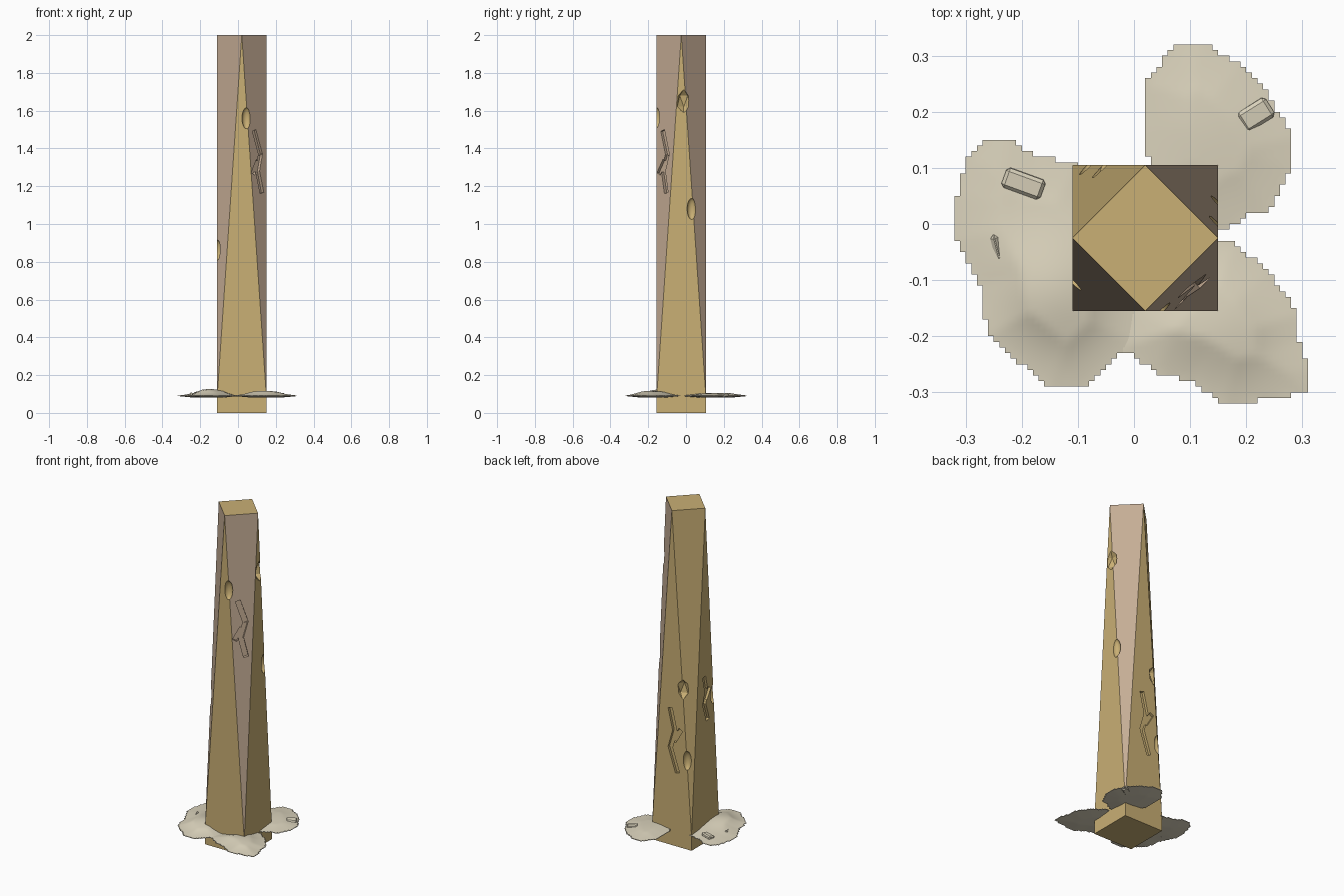
import bpy, bmesh, math
from mathutils import Vector, Matrix

old = bpy.data.objects.get("Cube")
if old:
    bpy.data.objects.remove(old)


def material(name, rgb):
    m = bpy.data.materials.new(name)
    m.use_nodes = True
    col = [(c / 255) ** 2.2 for c in rgb] + [1]
    m.diffuse_color = col
    m.node_tree.nodes["Principled BSDF"].inputs["Base Color"].default_value = col
    return m


TAN = material("tan stone", (200, 174, 116))
PINK = material("pinkish stone", (196, 172, 148))
SAND = material("pale sand", (218, 210, 187))


def make(name, bm, *mats):
    bmesh.ops.recalc_face_normals(bm, faces=bm.faces)
    me = bpy.data.meshes.new(name)
    bm.to_mesh(me)
    bm.free()
    for m in mats:
        me.materials.append(m)
    ob = bpy.data.objects.new(name, me)
    bpy.context.collection.objects.link(ob)
    return ob


# Pillar: square plinth twisting into a diamond top
CX, CY, R, H, FOOT = 0.02, -0.025, 0.13, 2.0, 0.09
bm = bmesh.new()
square = [(-R, -R), (R, -R), (R, R), (-R, R)]
diamond = [(0, -R), (R, 0), (0, R), (-R, 0)]
ring = lambda pts, z: [bm.verts.new((CX + x, CY + y, z)) for x, y in pts]
low, mid, top = ring(square, 0), ring(square, FOOT), ring(diamond, H)
bm.faces.new(low)
bm.faces.new(top)
for i in range(4):
    j = (i + 1) % 4
    bm.faces.new((low[i], low[j], mid[j], mid[i]))
    bm.faces.new((mid[i], mid[j], top[i]))
    corner = bm.faces.new((mid[j], top[j], top[i]))
    corner.material_index = 0 if i == 2 else 1
pillar = make("pillar", bm, TAN, PINK)


def carve(cutter):
    cutter.hide_render = True
    cutter.hide_set(True)
    mod = pillar.modifiers.new(cutter.name, "BOOLEAN")
    mod.operation = "DIFFERENCE"
    mod.solver = "EXACT"
    mod.use_self = True
    mod.material_mode = "TRANSFER"
    mod.object = cutter


# Dents along the pillar edges
def dent(name, loc, size, faceted=False):
    bm = bmesh.new()
    if faceted:
        bmesh.ops.create_icosphere(bm, subdivisions=1, radius=1)
    else:
        bmesh.ops.create_uvsphere(bm, u_segments=24, v_segments=16, radius=1)
        for f in bm.faces:
            f.smooth = True
    bmesh.ops.transform(bm, verts=bm.verts,
                        matrix=Matrix.Translation(loc) @ Matrix.Diagonal((*size, 1)))
    carve(make(name, bm, TAN))


OVAL, CHIP = (0.024, 0.024, 0.056), (0.04, 0.04, 0.065)
dent("front_dent", (0.045, -0.155, 1.56), OVAL)
dent("side_dent", (0.15, 0.03, 1.08), OVAL)
dent("far_side_dent", (-0.11, -0.1, 0.86), OVAL)
dent("back_dent", (-0.08, 0.105, 0.53), OVAL)
dent("side_chip", (0.155, -0.012, 1.65), CHIP, True)
dent("back_chip", (-0.055, 0.11, 0.95), CHIP, True)


# Zigzag cracks with a side branch; u runs along the wall, v is height
def crack(name, origin, normal, scale, flip, mat):
    n = Vector(normal).normalized()
    u = Vector((0, 0, 1)).cross(n).normalized()
    frame = Matrix((u, n.cross(u), n)).transposed().to_4x4()
    frame = Matrix.Translation(origin) @ frame
    path = [(-0.022, 0.16), (0.018, 0.04), (-0.008, -0.05), (0.018, -0.16)]
    branch = [(-0.005, 0.0), (-0.04, -0.06)]
    bm = bmesh.new()
    for a, b in list(zip(path, path[1:])) + [branch]:
        a, b = (Vector((p[0] * abs(flip), p[1], 0)) * scale for p in (a, b))
        if flip < 0:
            a, b = -a, -b
        d = b - a
        box = (Matrix.Translation((a + b) / 2)
               @ Matrix.Rotation(math.atan2(d.y, d.x), 4, "Z")
               @ Matrix.Diagonal((d.length + 0.012, 0.028, 0.03, 1)))
        bmesh.ops.create_cube(bm, size=1, matrix=frame @ box)
    carve(make(name, bm, mat))


crack("front_crack", (0.107, -0.112, 1.33), (1, -1, 0.048), 1.0, 1, PINK)
crack("back_crack", (0.01, 0.105, 0.63), (0, 1, 0), 1.15, -1, TAN)
crack("side_crack", (-0.11, -0.03, 0.86), (-1, 0, 0), 0.8, -1, TAN)


# Sand drifts: stepped outlines with a soft mound
def inside(p, poly):
    hit = False
    for (x1, y1), (x2, y2) in zip(poly, poly[1:] + poly[:1]):
        if (y1 > p[1]) != (y2 > p[1]) and p[0] < (x2 - x1) * (p[1] - y1) / (y2 - y1) + x1:
            hit = not hit
    return hit


def edge_distance(p, poly):
    best = 1
    p = Vector(p)
    for a, b in zip(poly, poly[1:] + poly[:1]):
        a, b = Vector(a), Vector(b)
        t = max(0, min(1, (p - a).dot(b - a) / (b - a).length_squared))
        best = min(best, (p - a - (b - a) * t).length)
    return best


def drift(name, outline, peak, rise):
    step, bm, verts = 0.01, bmesh.new(), {}

    def vert(i, j, side):
        if (i, j, side) not in verts:
            p = (i * step, j * step)
            d = edge_distance(p, outline) if inside(p, outline) else 0
            k = min(1, d / 0.08)
            hump = math.exp(-((p[0] - peak[0]) ** 2 + (p[1] - peak[1]) ** 2) / 0.012)
            z = 0.092 + k * (0.008 + rise * hump) if side else 0.089 - 0.008 * k
            verts[i, j, side] = bm.verts.new((*p, z))
        return verts[i, j, side]

    cells = {(i, j) for i in range(-33, 33) for j in range(-33, 33)
             if inside(((i + 0.5) * step, (j + 0.5) * step), outline)}
    for i, j in cells:
        quad = [(i, j), (i + 1, j), (i + 1, j + 1), (i, j + 1)]
        for side in (0, 1):
            bm.faces.new([vert(*q, side) for q in quad])
        for k, (di, dj) in enumerate([(0, -1), (1, 0), (0, 1), (-1, 0)]):
            if (i + di, j + dj) not in cells:
                a, b = quad[k], quad[(k + 1) % 4]
                bm.faces.new((vert(*a, 0), vert(*b, 0), vert(*b, 1), vert(*a, 1)))
    for f in bm.faces:
        f.smooth = True
    ob = make(name, bm, SAND)
    bpy.ops.object.select_all(action="DESELECT")
    ob.select_set(True)
    bpy.context.view_layer.objects.active = ob
    bpy.ops.object.shade_smooth_by_angle(angle=math.radians(40))


drift("back_sand_drift", [(0.02, 0.17), (0.02, 0.25), (0.075, 0.325), (0.12, 0.325),
      (0.19, 0.285), (0.24, 0.23), (0.285, 0.155), (0.28, 0.1), (0.24, 0.02),
      (0.2, 0.015), (0.16, -0.015), (0.1, -0.01), (0.03, 0.08)], (0.13, 0.17), 0.006)
drift("side_sand_drift", [(-0.315, -0.03), (-0.315, 0.05), (-0.295, 0.12), (-0.26, 0.15),
      (-0.22, 0.15), (-0.17, 0.12), (-0.1, 0.11), (0.0, 0.0), (0.0, -0.21), (-0.08, -0.285),
      (-0.11, -0.295), (-0.15, -0.29), (-0.26, -0.2), (-0.275, -0.11)], (-0.15, -0.12), 0.026)
drift("front_sand_drift", [(-0.025, -0.22), (0.04, -0.265), (0.1, -0.28), (0.16, -0.32),
      (0.19, -0.32), (0.31, -0.3), (0.315, -0.26), (0.295, -0.21), (0.295, -0.16),
      (0.24, -0.085), (0.18, -0.035), (0.1, -0.03), (0.0, -0.15)], (0.14, -0.19), 0.017)


# Bevelled rubble half buried in the sand
def rubble(name, loc, size, yaw, tilt):
    bm = bmesh.new()
    bmesh.ops.create_cube(bm, size=1, matrix=Matrix.Diagonal((*size, 1)))
    bmesh.ops.bevel(bm, geom=bm.edges[:], offset=0.006, segments=1, affect="EDGES")
    turn = Matrix.Rotation(math.radians(yaw), 4, "Z") @ Matrix.Rotation(math.radians(tilt), 4, "X")
    bmesh.ops.transform(bm, verts=bm.verts, matrix=Matrix.Translation(loc) @ turn)
    make(name, bm, SAND)


rubble("back_rubble", (0.217, 0.195, 0.094), (0.06, 0.04, 0.022), 32, 5)
rubble("side_rubble", (-0.197, 0.072, 0.1), (0.074, 0.037, 0.022), -20, 5)
rubble("small_rubble", (-0.245, -0.042, 0.096), (0.014, 0.048, 0.022), 14, 8)
